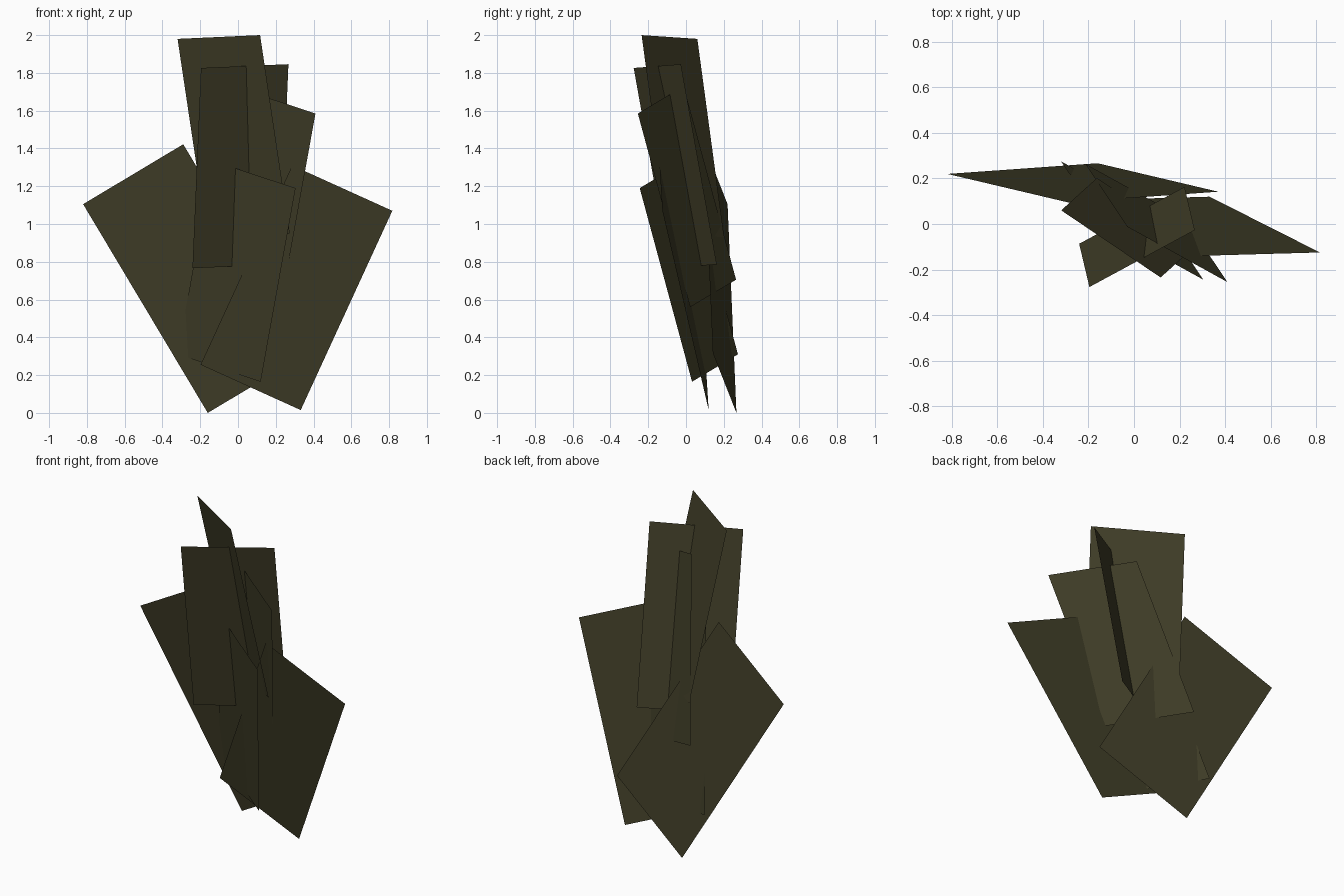
import bpy
from mathutils import Vector

if "Cube" in bpy.data.objects:
    bpy.data.objects.remove(bpy.data.objects["Cube"])

# single dark olive colour
olive = bpy.data.materials.new("dark_olive_leaf")
olive.diffuse_color = (0.052, 0.048, 0.021, 1)
olive.use_nodes = True
olive.node_tree.nodes["Principled BSDF"].inputs["Base Color"].default_value = olive.diffuse_color


def leaf_card(name, tip_corner, across, down):
    """Flat rectangular leaf: one upper corner, width edge, length edge."""
    p, a, d = Vector(tip_corner), Vector(across), Vector(down)
    mesh = bpy.data.meshes.new(name)
    mesh.from_pydata([p, p + d, p + a + d, p + a], [], [(0, 1, 2, 3)])
    mesh.materials.append(olive)
    obj = bpy.data.objects.new(name, mesh)
    bpy.context.collection.objects.link(obj)
    return obj


# broad side leaves
leaf_card("left_leaf", (-0.82, 0.22, 1.105), (0.53, -0.125, 0.317), (0.66, 0.047, -1.105))
leaf_card("right_leaf", (0.287, -0.14, 1.31), (0.53, 0.015, -0.24), (-0.485, 0.245, -1.055))

# tall central leaf
leaf_card("top_leaf", (-0.32, 0.06, 1.98), (0.437, -0.295, 0.02), (0.157, 0.142, -1.05))

# upright leaf crossing the central one
leaf_card("cross_leaf", (-0.196, -0.277, 1.826), (0.463, 0.25, 0.02), (-0.045, 0.19, -1.06))

# two parallel slanted leaves
for name, corner in (("upper_slanted_leaf", (-0.03, -0.012, 1.73)),
                     ("lower_slanted_leaf", (-0.135, -0.002, 1.335))):
    leaf_card(name, corner, (0.44, -0.243, -0.145), (-0.185, 0.277, -1.025))
